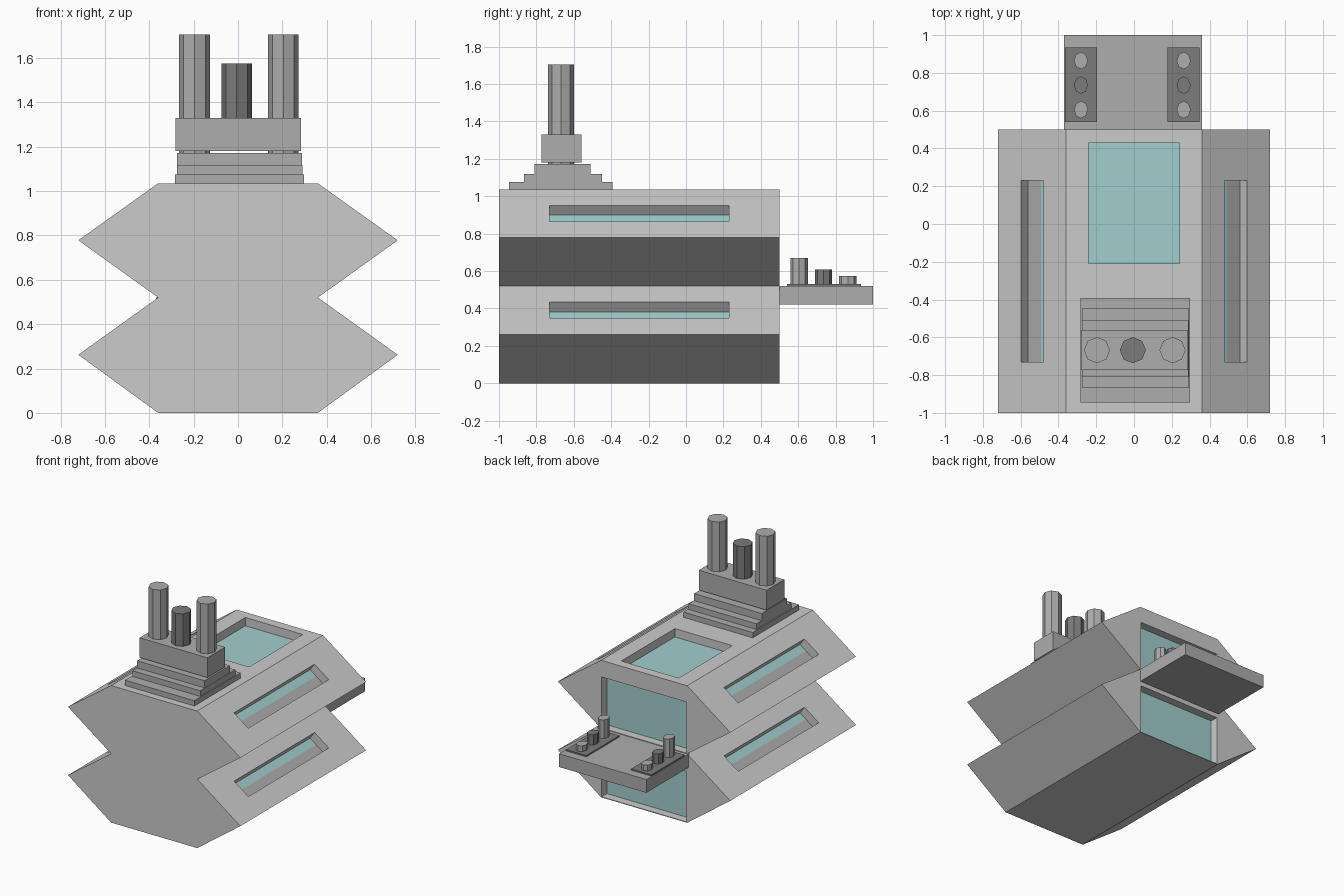
import bpy, bmesh, math
from mathutils import Matrix, Vector

if "Cube" in bpy.data.objects:
    bpy.data.objects.remove(bpy.data.objects["Cube"])


def material(name, rgb):
    m = bpy.data.materials.new(name)
    m.diffuse_color = (*rgb, 1)
    m.use_nodes = True
    m.node_tree.nodes["Principled BSDF"].inputs["Base Color"].default_value = m.diffuse_color
    return m


glass = material("teal_glass", (0.36, 0.62, 0.62))
dark = material("dark_grey", (0.2, 0.2, 0.2))
mid = material("mid_grey", (0.42, 0.42, 0.42))


def finish(name, bm, mat=None):
    bmesh.ops.recalc_face_normals(bm, faces=bm.faces)
    me = bpy.data.meshes.new(name)
    bm.to_mesh(me)
    bm.free()
    ob = bpy.data.objects.new(name, me)
    bpy.context.collection.objects.link(ob)
    if mat:
        me.materials.append(mat)
    return ob


def block(name, center, size, mat=None, frame=Matrix()):
    bm = bmesh.new()
    m = frame @ Matrix.Translation(center) @ Matrix.Diagonal((*size, 1))
    bmesh.ops.create_cube(bm, size=1, matrix=m)
    return finish(name, bm, mat)


def span(name, x, y, z, mat=None):
    lo, hi = Vector((x[0], y[0], z[0])), Vector((x[1], y[1], z[1]))
    return block(name, (lo + hi) / 2, hi - lo, mat)


def post(name, x, y, z, rx, ry, mat=None):
    bm = bmesh.new()
    m = Matrix.Translation((x, y, (z[0] + z[1]) / 2)) @ Matrix.Diagonal((rx, ry, 1, 1))
    bmesh.ops.create_cone(bm, cap_ends=True, segments=8, radius1=1, radius2=1,
                          depth=z[1] - z[0], matrix=m)
    return finish(name, bm, mat)


# Body: two stacked hexagons extruded along y
half = [(0.36, 0), (0.72, 0.262), (0.36, 0.52), (0.72, 0.778), (0.36, 1.035)]
outline = half + [(-x, z) for x, z in reversed(half)]
bm = bmesh.new()
face = bm.faces.new([bm.verts.new((x, -1, z)) for x, z in outline])
ext = bmesh.ops.extrude_face_region(bm, geom=[face])
bmesh.ops.translate(bm, vec=(0, 1.5, 0),
                    verts=[v for v in ext["geom"] if isinstance(v, bmesh.types.BMVert)])
body = finish("body", bm)

D = 0.066
cutters = []

# Skylight recess with glass floor
cutters.append(span("skylight_cutter", (-0.24, 0.24), (-0.21, 0.43), (1.035 - D, 1.2)))
span("skylight_glass", (-0.24, 0.24), (-0.21, 0.43), (1.03 - D, 1.038 - D), glass)

# Rear openings above and below the platform
for label, z in (("lower", (0.005, 0.385)), ("upper", (0.525, 0.91))):
    cutters.append(span(label + "_rear_cutter", (-0.355, 0.355), (0.5 - D, 0.7), z))
    span(label + "_rear_glass", (-0.355, 0.355), (0.495 - D, 0.503 - D), z, glass)

# Slanted side slots, part glass and part ledge
tilt = math.atan2(0.257, 0.36)
W = 0.146
for side, s in (("right", 1), ("left", -1)):
    for label, z in (("lower", 0.391), ("upper", 0.908)):
        frame = Matrix.Translation((s * 0.5375, -0.25, z)) @ Matrix.Rotation(s * tilt, 4, "Y")
        name = f"{label}_{side}_slot"
        cutters.append(block(name + "_cutter", (0, 0, 0), (W, 0.96, 2 * D), frame=frame))
        block(name + "_glass", (-s * W * 0.29, 0, -D), (W * 0.42, 0.96, 0.006), glass, frame)
        block(name + "_ledge", (s * W * 0.21, 0, -D), (W * 0.58, 0.96, 0.006), mid, frame)

# Cut all the recesses
bpy.context.view_layer.objects.active = body
for c in cutters:
    c.hide_render = True
    mod = body.modifiers.new("cut", "BOOLEAN")
    mod.operation = "DIFFERENCE"
    mod.solver = "EXACT"
    mod.object = c
    bpy.ops.object.modifier_apply(modifier=mod.name)
for c in cutters:
    bpy.data.objects.remove(c)

# Rear platform with two control panels
span("rear_platform", (-0.37, 0.36), (0.49, 1.0), (0.42, 0.52), mid)
for side, x in (("left", -0.281), ("right", 0.263)):
    span(side + "_panel", (x - 0.085, x + 0.085), (0.54, 0.935), (0.515, 0.53), dark)
    for i, (y, top) in enumerate(((0.605, 0.67), (0.735, 0.607), (0.865, 0.573))):
        post(f"{side}_lever_{i}", x, y, (0.525, top), 0.037, 0.046, dark if i == 1 else mid)

# Stepped plinth on the roof
steps = [((-0.283, 0.297), (-0.945, -0.393), (1.03, 1.075)),
         ((-0.275, 0.291), (-0.865, -0.448), (1.07, 1.118)),
         ((-0.276, 0.289), (-0.81, -0.51), (1.11, 1.172)),
         ((-0.281, 0.285), (-0.772, -0.56), (1.18, 1.33))]
for i, (x, y, z) in enumerate(steps):
    span(f"plinth_step_{i}", x, y, z, mid)

# Chimneys
for name, x, top, m in (("left_chimney", -0.196, 1.705, mid),
                        ("middle_chimney", -0.006, 1.575, dark),
                        ("right_chimney", 0.204, 1.705, mid)):
    post(name, x, -0.668, (1.16 if m is mid else 1.3, top), 0.069, 0.069, m)
